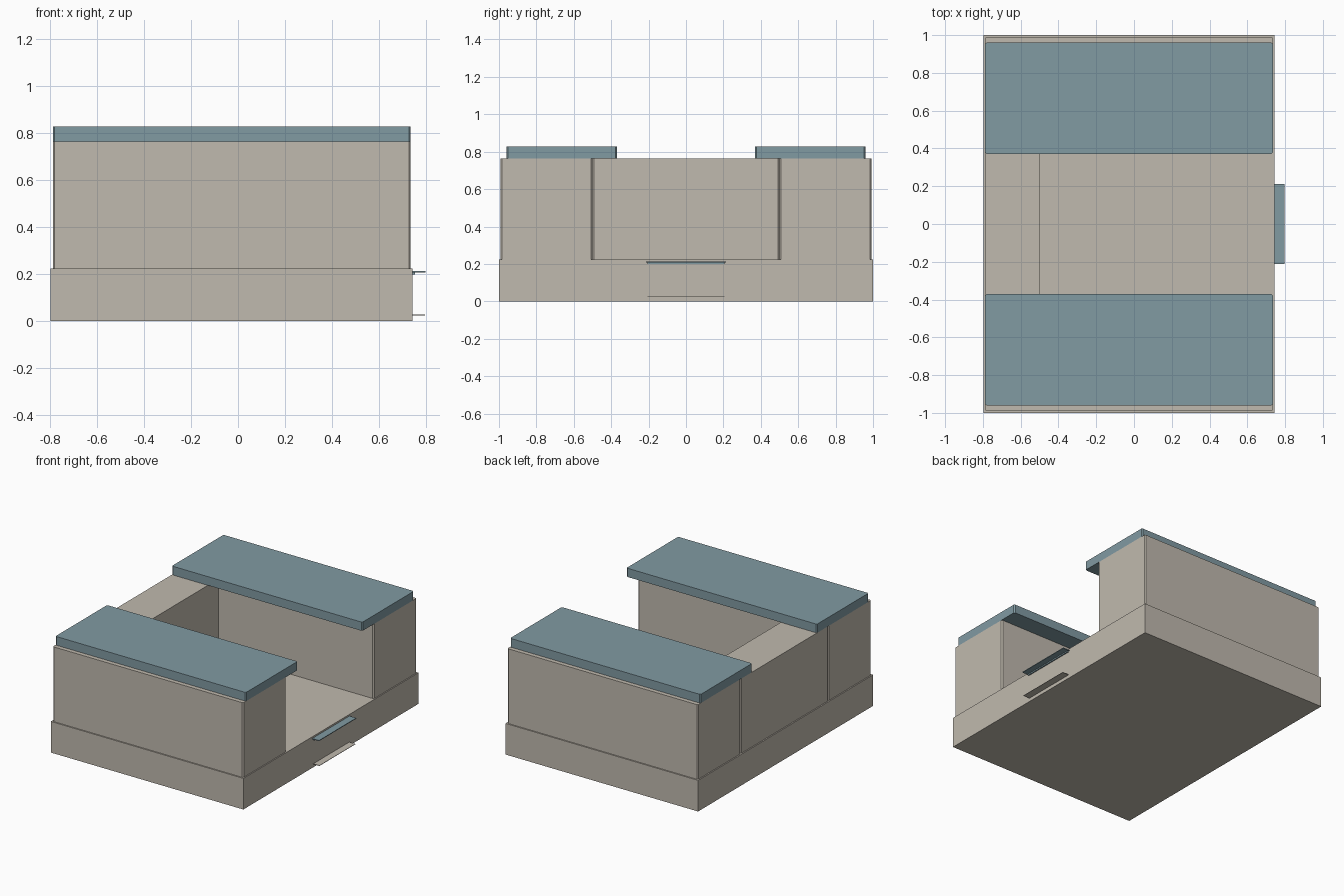
import bpy
import bmesh

cube = bpy.data.objects.get("Cube")
if cube:
    bpy.data.objects.remove(cube, do_unlink=True)


def material(name, rgb):
    mat = bpy.data.materials.new(name)
    color = (*rgb, 1.0)
    mat.diffuse_color = color
    mat.use_nodes = True
    mat.node_tree.nodes["Principled BSDF"].inputs["Base Color"].default_value = color
    return mat


beige = material("warm beige", (0.53, 0.49, 0.425))
teal = material("dusty teal", (0.22, 0.325, 0.365))


def finish(name, bm, mat):
    mesh = bpy.data.meshes.new(name)
    bm.to_mesh(mesh)
    bm.free()
    mesh.materials.append(mat)
    obj = bpy.data.objects.new(name, mesh)
    bpy.context.scene.collection.objects.link(obj)
    return obj


def block(name, xs, ys, zs, mat, chamfer=0.0):
    """Box between the given limits, with optional chamfered upright edges."""
    bm = bmesh.new()
    bmesh.ops.create_cube(bm, size=1)
    for v in bm.verts:
        for axis, (low, high) in enumerate((xs, ys, zs)):
            v.co[axis] = high if v.co[axis] > 0 else low
    if chamfer:
        upright = [e for e in bm.edges
                   if abs(e.verts[0].co.z - e.verts[1].co.z) > 0.01]
        bmesh.ops.bevel(bm, geom=upright, offset=chamfer, segments=1, affect='EDGES')
    return finish(name, bm, mat)


# Plinth and the back wall
block("base", (-0.797, 0.743), (-1, 1), (0, 0.225), beige)
block("back_wall", (-0.788, -0.5), (-0.499, 0.499), (0.225, 0.765), beige, 0.008)

# Side walls with overhanging tops
for side, s in (("left", 1), ("right", -1)):
    wall_y = sorted((s * 0.501, s * 0.991))
    top_y = sorted((s * 0.37, s * 0.96))
    block(side + "_wall", (-0.788, 0.735), wall_y, (0.225, 0.765), beige, 0.008)
    block(side + "_top", (-0.788, 0.735), top_y, (0.765, 0.828), teal, 0.008)

# Bracket on the +x face: thin sheet with two flanges and a small lip
bm = bmesh.new()
corners = [(0.746, y, z) for y, z in
           ((-0.205, 0.028), (-0.205, 0.21), (0.205, 0.21), (0.205, 0.028))]
bm.faces.new([bm.verts.new(c) for c in corners])
finish("bracket_sheet", bm, beige)
block("bracket_bottom", (0.743, 0.795), (-0.205, 0.205), (0.025, 0.028), beige)
block("bracket_top", (0.743, 0.797), (-0.213, 0.213), (0.208, 0.213), teal)
block("bracket_lip", (0.743, 0.754), (-0.205, 0.205), (0.199, 0.208), teal)
